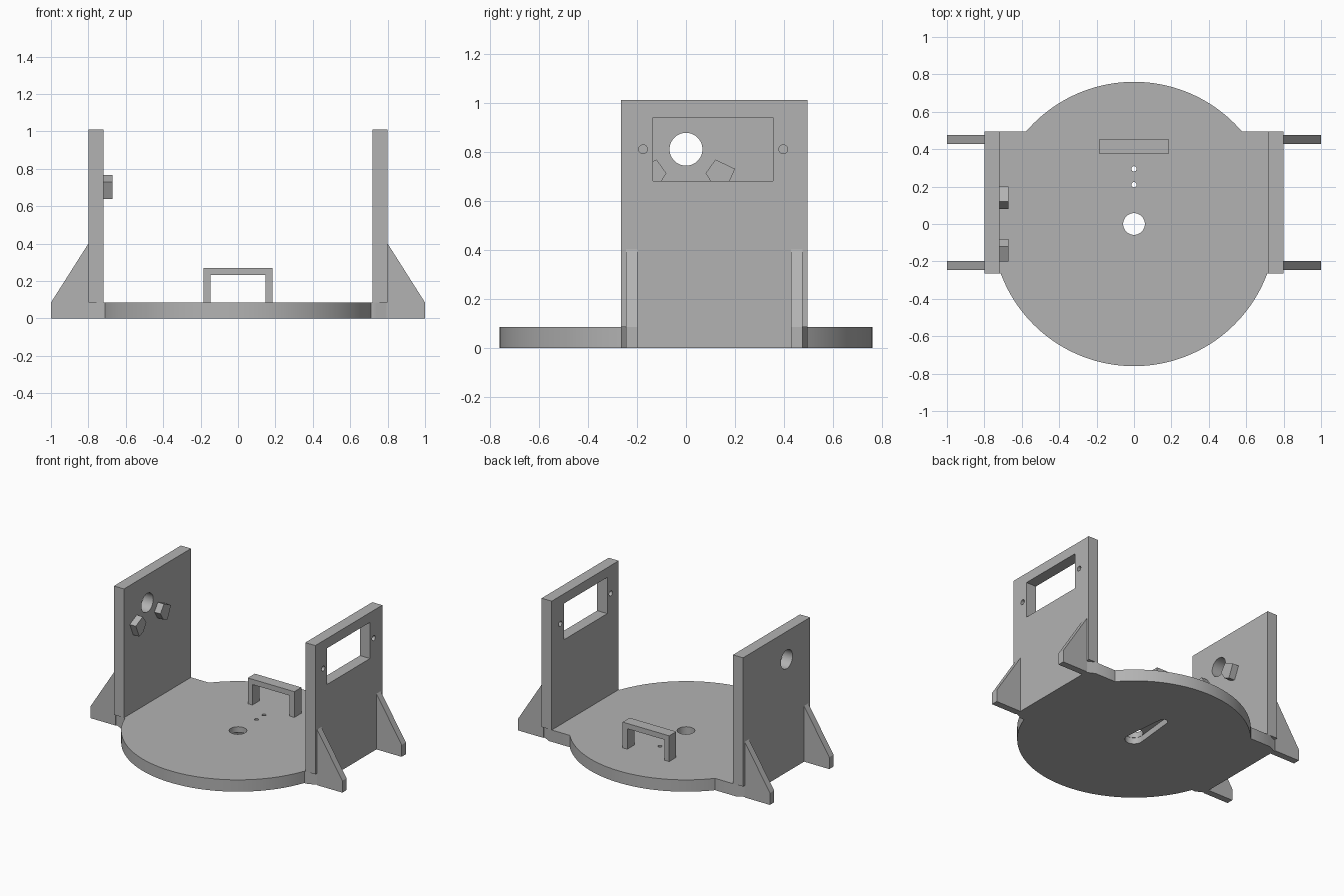
import bpy, bmesh, math

cube = bpy.data.objects.get("Cube")
if cube:
    bpy.data.objects.remove(cube, do_unlink=True)

GREY = (0.45, 0.45, 0.45, 1)
mat = bpy.data.materials.new("plain_grey")
mat.use_nodes = True
mat.diffuse_color = GREY
mat.node_tree.nodes["Principled BSDF"].inputs["Base Color"].default_value = GREY


def prism(name, pts, axis, lo, hi):
    """Extrude a 2D outline along an axis; the outline uses the other two axes in order."""
    def place(a, b, d):
        return {"x": (d, a, b), "y": (a, d, b), "z": (a, b, d)}[axis]
    bm = bmesh.new()
    rings = [[bm.verts.new(place(a, b, d)) for a, b in pts] for d in (lo, hi)]
    for ring in rings:
        bm.faces.new(ring)
    n = len(pts)
    for i in range(n):
        j = (i + 1) % n
        bm.faces.new((rings[0][i], rings[0][j], rings[1][j], rings[1][i]))
    bmesh.ops.recalc_face_normals(bm, faces=bm.faces)
    mesh = bpy.data.meshes.new(name)
    bm.to_mesh(mesh)
    bm.free()
    mesh.materials.append(mat)
    obj = bpy.data.objects.new(name, mesh)
    bpy.context.collection.objects.link(obj)
    return obj


def arc(cx, cy, r, start, end, n):
    steps = [start + (end - start) * i / n for i in range(n + 1)]
    return [(cx + r * math.cos(t), cy + r * math.sin(t)) for t in steps]


def circle(cx, cy, r, n=48):
    return arc(cx, cy, r, 0, math.tau, n)[:-1]


def rect(a0, a1, b0, b1):
    return [(a0, b0), (a1, b0), (a1, b1), (a0, b1)]


def cut(obj, cutters):
    bpy.context.view_layer.objects.active = obj
    for c in cutters:
        c.hide_render = True
        mod = obj.modifiers.new("cut", "BOOLEAN")
        mod.operation, mod.solver, mod.object = "DIFFERENCE", "EXACT", c
        bpy.ops.object.modifier_apply(modifier=mod.name)
        bpy.data.objects.remove(c, do_unlink=True)


def smooth(obj):
    bpy.ops.object.select_all(action="DESELECT")
    obj.select_set(True)
    bpy.context.view_layer.objects.active = obj
    bpy.ops.object.shade_smooth_by_angle(angle=math.radians(30))


R, H = 0.76, 0.085            # disc radius and thickness
Y0, Y1 = -0.265, 0.495        # wall front and back
X0, X1 = 0.72, 0.8            # wall inside and outside
TOP = 1.01

# Base: round plate with a flat ear under each wall, ear corners chamfered
front, back = math.asin(Y0 / R), math.asin(Y1 / R)
ear = [(0.74, Y0), (0.79, Y0 + 0.025), (X1, Y0 + 0.025),
       (X1, Y1 - 0.025), (0.79, Y1 - 0.025), (0.74, Y1)]
outline = ear + arc(0, 0, R, back, math.pi - back, 64)
outline += [(-x, y) for x, y in reversed(ear)]
outline += arc(0, 0, R, math.pi - front, math.tau + front, 80)
base = prism("base_plate", outline, "z", 0, H)

# Centre hole, two small holes and a tapered pocket underneath
tilt = math.acos(0.03 / 0.295)
pocket = arc(0, 0.295, 0.03, math.pi / 2 - tilt, math.pi / 2 + tilt, 24)
pocket += arc(0, 0, 0.06, math.pi / 2 + tilt, math.tau + math.pi / 2 - tilt, 40)
cutters = [prism("pocket_cutter", pocket, "z", -0.1, 0.045),
           prism("hub_cutter", circle(0, 0, 0.058), "z", -0.1, 0.2)]
for y in (0.21, 0.295):
    cutters.append(prism("pin_cutter", circle(0, y, 0.014, 24), "z", -0.1, 0.2))
cut(base, cutters)
smooth(base)

# Side walls
wall_outline = rect(Y0, Y1, H, TOP)
left_wall = prism("left_wall", wall_outline, "x", X0, X1)
cutters = [prism("window_cutter", rect(-0.135, 0.355, 0.68, 0.94), "x", 0.6, 0.9)]
for y in (-0.175, 0.397):
    cutters.append(prism("screw_cutter", circle(y, 0.81, 0.018, 24), "x", 0.6, 0.9))
cut(left_wall, cutters)
smooth(left_wall)

right_wall = prism("right_wall", wall_outline, "x", -X1, -X0)
cut(right_wall, [prism("axle_cutter", circle(0, 0.81, 0.067), "x", -0.9, -0.6)])
smooth(right_wall)

# Two stop pegs on the inside of the right wall
peg = [(0.08, 0.712), (0.12, 0.768), (0.2, 0.73), (0.16, 0.64), (0.115, 0.657)]
for side, label in ((1, "back"), (-1, "front")):
    prism(label + "_stop_peg", [(side * y, z) for y, z in peg], "x", -X0, -0.672)

# Triangular braces outside both walls
brace = [(X1, 0), (1, 0), (1, H), (X1, 0.4)]
for side, name in ((1, "left"), (-1, "right")):
    for y, label in ((-0.245, "front"), (0.428, "back")):
        prism(f"{name}_{label}_brace", [(side * x, z) for x, z in brace], "y", y, y + 0.048)

# Handle arch
arch = [(0.185, H), (0.185, 0.27), (-0.185, 0.27), (-0.185, H),
        (-0.148, H), (-0.148, 0.232), (0.148, 0.232), (0.148, H)]
prism("handle", arch, "y", 0.375, 0.455)
